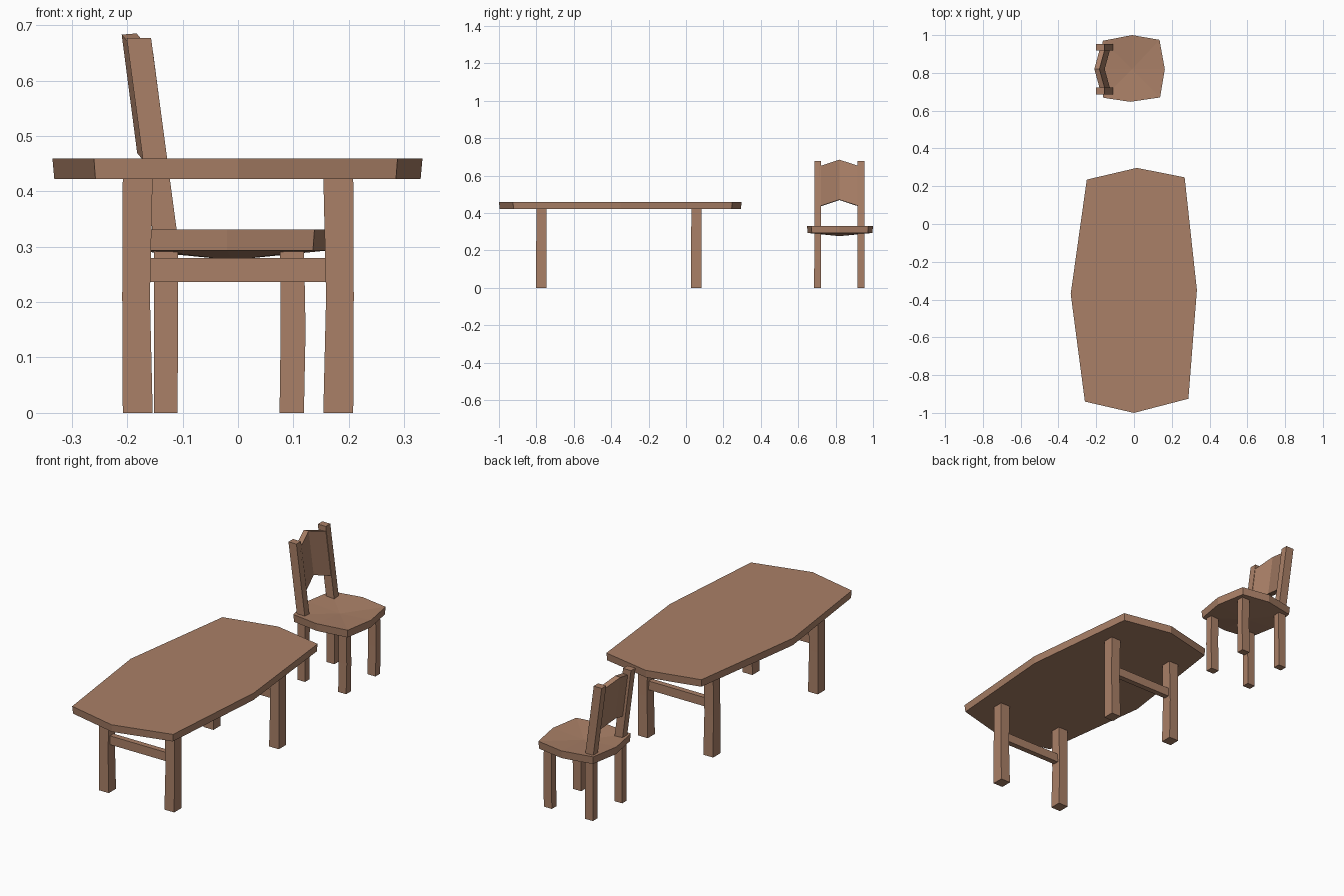
import bpy

if "Cube" in bpy.data.objects:
    bpy.data.objects.remove(bpy.data.objects["Cube"])

wood = bpy.data.materials.new("brown_wood")
wood.diffuse_color = (0.40, 0.215, 0.135, 1)
wood.use_nodes = True
wood.node_tree.nodes["Principled BSDF"].inputs["Base Color"].default_value = wood.diffuse_color


def make(name, verts, faces):
    me = bpy.data.meshes.new(name)
    me.from_pydata(verts, [], faces)
    me.materials.append(wood)
    ob = bpy.data.objects.new(name, me)
    bpy.context.collection.objects.link(ob)
    return ob


def loft(name, rings, low=None, high=None):
    """Skin counter-clockwise rings from bottom to top; low/high are optional cap centres."""
    n = len(rings[0])
    verts = [v for r in rings for v in r]
    faces = [(k * n + i, k * n + (i + 1) % n, (k + 1) * n + (i + 1) % n, (k + 1) * n + i)
             for k in range(len(rings) - 1) for i in range(n)]
    top = len(verts) - n
    if low:
        verts.append(low)
        faces += [(len(verts) - 1, (i + 1) % n, i) for i in range(n)]
    else:
        faces.append(tuple(reversed(range(n))))
    if high:
        verts.append(high)
        faces += [(len(verts) - 1, top + i, top + (i + 1) % n) for i in range(n)]
    else:
        faces.append(tuple(range(top, top + n)))
    return make(name, verts, faces)


def rect(x0, x1, y0, y1, z):
    return [(x0, y0, z), (x1, y0, z), (x1, y1, z), (x0, y1, z)]


def post(name, sections):
    return loft(name, [rect(*s) for s in sections])


# Table top: irregular octagon slab
outline = [(0, -1.0), (0.288, -0.925), (0.333, -0.35), (0.268, 0.247),
           (0.015, 0.297), (-0.25, 0.235), (-0.335, -0.37), (-0.26, -0.94)]
loft("table_top", [[(x * 0.99, (y + 0.35) * 0.995 - 0.35, 0.422) for x, y in outline],
                   [(x, y, 0.459) for x, y in outline]])

# Table legs (slightly bowed) and a stretcher across each end
for end, y in (("front", -0.773), ("back", 0.055)):
    for side, s in (("left", -1), ("right", 1)):
        cx = 0.181 * s
        post(f"table_{end}_{side}_leg",
             [(cx - 0.027, cx + 0.027, y - 0.029, y + 0.028, 0),
              (cx - 0.025 + 0.003 * s, cx + 0.025 + 0.003 * s, y - 0.028, y + 0.027, 0.21),
              (cx - 0.027, cx + 0.027, y - 0.026, y + 0.027, 0.43)])
    post(f"table_{end}_stretcher", [(-0.16, 0.165, y - 0.014, y + 0.014, 0.236),
                                    (-0.16, 0.165, y - 0.014, y + 0.014, 0.28)])

# Chair seat: octagon with dished top and bulging underside
seat = [(-0.02, 0.647), (0.138, 0.67), (0.163, 0.82), (0.135, 0.975),
        (-0.01, 1.0), (-0.165, 0.97), (-0.19, 0.82), (-0.162, 0.668)]
loft("seat", [[(x * 0.98, 0.82 + (y - 0.82) * 0.98, 0.293) for x, y in seat],
              [(x, y, 0.331) for x, y in seat]],
     low=(-0.01, 0.82, 0.276), high=(-0.01, 0.82, 0.318))

# Chair front legs, and rear legs continuing into leaning back posts
for side, y in (("left", 0.704), ("right", 0.936)):
    post(f"chair_front_leg_{side}",
         [(0.075, 0.119, y - 0.019, y + 0.018, 0),
          (0.077, 0.122, y - 0.018, y + 0.018, 0.15),
          (0.076, 0.119, y - 0.018, y + 0.018, 0.31)])
    post(f"chair_back_post_{side}",
         [(-0.152, -0.109, y - 0.018, y + 0.018, 0),
          (-0.152, -0.108, y - 0.018, y + 0.018, 0.31),
          (-0.201, -0.157, y - 0.018, y + 0.018, 0.677)])

# Backrest: two-piece panel bent backwards and arched at its middle
verts, faces = [], []
for y, bow, arch in ((0.712, 0, 0), (0.82, 0.03, 0.036), (0.93, 0, 0)):
    for z, x in ((0.433, -0.152), (0.647, -0.18)):
        x -= bow
        verts += [(x, y, z + arch), (x + 0.027, y, z + arch + 0.002)]
for k in (0, 4):
    for a, b in ((0, 1), (1, 3), (3, 2), (2, 0)):
        faces.append((k + a, k + b, k + b + 4, k + a + 4))
faces += [(0, 2, 3, 1), (8, 9, 11, 10)]
make("backrest", verts, faces)
